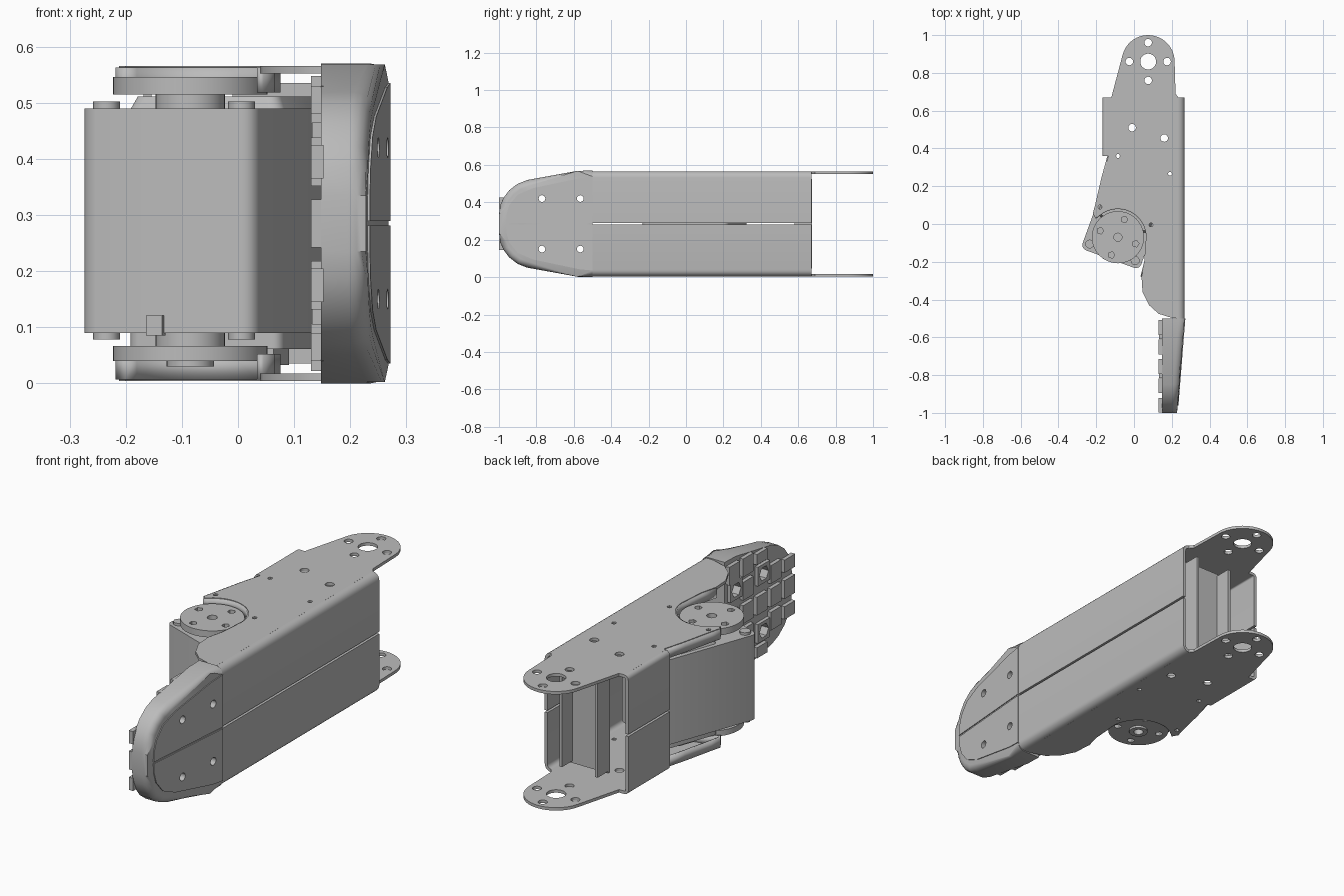
import bpy, bmesh, math
from mathutils import Vector, Matrix

cube = bpy.data.objects.get("Cube")
if cube:
    bpy.data.objects.remove(cube, do_unlink=True)

MID = 0.285          # mirror height
HALF = 0.281         # half height of the bracket
SHEET = 0.014        # sheet thickness
HORN = (-0.085, -0.07)
TILT = math.radians(-20)

grey = bpy.data.materials.new("Light grey metal")
grey.use_nodes = True
COLOUR = (0.5, 0.5, 0.5, 1)
grey.diffuse_color = COLOUR
grey.node_tree.nodes["Principled BSDF"].inputs["Base Color"].default_value = COLOUR


def finish(name, bm):
    bmesh.ops.recalc_face_normals(bm, faces=bm.faces)
    me = bpy.data.meshes.new(name)
    bm.to_mesh(me)
    bm.free()
    me.materials.append(grey)
    ob = bpy.data.objects.new(name, me)
    bpy.context.collection.objects.link(ob)
    me.shade_smooth()
    me.set_sharp_from_angle(angle=math.radians(35))
    return ob


def add_prism(bm, pts, axis, lo, hi):
    """Extrude a 2D outline along an axis (x: pts are y,z; y: x,z; z: x,y)."""
    place = {"x": lambda a, b, t: (t, a, b), "y": lambda a, b, t: (a, t, b),
             "z": lambda a, b, t: (a, b, t)}[axis]
    low = [bm.verts.new(place(a, b, lo)) for a, b in pts]
    high = [bm.verts.new(place(a, b, hi)) for a, b in pts]
    bm.faces.new(low)
    top = bm.faces.new(high)
    n = len(pts)
    for i in range(n):
        j = (i + 1) % n
        bm.faces.new((low[i], low[j], high[j], high[i]))
    return top


def prism(name, pts, axis, lo, hi):
    bm = bmesh.new()
    add_prism(bm, pts, axis, lo, hi)
    return finish(name, bm)


def arc(cx, cy, r, a0, a1, n):
    angles = [math.radians(a0 + (a1 - a0) * i / n) for i in range(n + 1)]
    return [(cx + r * math.cos(a), cy + r * math.sin(a)) for a in angles]


def circle(cx, cy, r, n=24):
    return arc(cx, cy, r, 0, 360 - 360 / n, n - 1)


def box(name, size, centre, bevel=0.0, turn=0.0, taper=1.0):
    bm = bmesh.new()
    bmesh.ops.create_cube(bm, size=1)
    for v in bm.verts:
        k = taper if v.co.z > 0 else 1
        v.co = Vector((v.co.x * size[0] * k, v.co.y * size[1] * k, v.co.z * size[2]))
    if bevel:
        edges = [e for e in bm.edges if abs(e.verts[0].co.z - e.verts[1].co.z) > 0.01]
        bmesh.ops.bevel(bm, geom=edges, offset=bevel, segments=4, profile=0.5, affect="EDGES")
    bm.transform(Matrix.Translation(centre) @ Matrix.Rotation(turn, 4, "Z"))
    return finish(name, bm)


def cut(ob, holes, axis, lo, hi):
    """Drill round holes (a, b, radius, sides) through an object."""
    bm = bmesh.new()
    for a, b, r, n in holes:
        add_prism(bm, circle(a, b, r, n), axis, lo, hi)
    tool = finish("cutter", bm)
    tool.hide_render = True
    mod = ob.modifiers.new("holes", "BOOLEAN")
    mod.operation, mod.solver, mod.object = "DIFFERENCE", "EXACT", tool
    dg = bpy.context.evaluated_depsgraph_get()
    me = bpy.data.meshes.new_from_object(ob.evaluated_get(dg))
    ob.modifiers.clear()
    ob.data = me
    me.set_sharp_from_angle(angle=math.radians(35))
    bpy.data.objects.remove(tool, do_unlink=True)


def flip(pts):
    return [(a, 2 * MID - b) for a, b in pts]


# Side plates with a round ear, servo cut-out and mounting holes
inner_edge = [(-0.135, 0.36), (-0.165, 0.25), (-0.2, 0.1), (-0.212, 0.055)]
inner_edge += arc(*HORN, 0.155, 138, -10, 18) + [(0.06, -0.2), (0.04, -0.28)]
outline = arc(0.075, 0.86, 0.14, 0, 165, 20)
outline += [(-0.12, 0.67), (-0.148, 0.67), (-0.148, 0.36)] + inner_edge
outline += [(0.045, -0.36), (0.08, -0.43), (0.13, -0.475), (0.2, -0.497), (0.235, -0.5),
            (0.235, 0.67), (0.22, 0.69)]
plate_holes = [(0.075, 0.86, 0.042, 24), (-0.01, 0.51, 0.02, 16), (0.16, 0.455, 0.02, 16)]
plate_holes += [(x, y, 0.02, 16) for x, y in circle(0.075, 0.86, 0.1, 4)]
plate_holes += [(x, y, 0.011, 6) for x, y in
                ((-0.085, 0.36), (0.19, 0.265), (-0.18, 0.09), (0.09, -0.005))]

for side, s in (("upper", 1), ("lower", -1)):
    face = MID + s * HALF
    lo, hi = sorted((face, face - s * SHEET))
    plate = prism(side + "_plate", outline, "z", lo, hi)
    cut(plate, plate_holes, "z", lo - 0.02, hi + 0.02)

    # Turned rim along the servo cut-out
    bm = bmesh.new()
    rows = [[bm.verts.new((x, y, z)) for x, y in inner_edge] for z in (face - s * 0.003, face - s * 0.048)]
    for i in range(len(inner_edge) - 1):
        bm.faces.new((rows[0][i], rows[0][i + 1], rows[1][i + 1], rows[1][i]))
    rim = finish(side + "_rim", bm)
    solid = rim.modifiers.new("thickness", "SOLIDIFY")
    solid.thickness, solid.offset = 0.012, 0

    # Folded walls: long outer wall and short inner flange
    for name, x, d, r, y0, y1 in (("wall", 0.268, 1, 0.034, -0.5, 0.67),
                                  ("flange", -0.168, -1, 0.021, 0.36, 0.67)):
        top = MID + HALF
        bend = arc(0, 0, r, 90, 0, 5)
        inside = arc(0, 0, r - SHEET, 0, 90, 5)
        prof = bend + [(r, -top + r + MID + 0.005), (r - SHEET, -top + r + MID + 0.005)] + inside
        prof = [(x - d * r + d * a, top - r + b) for a, b in prof]
        prism(side + "_" + name, prof if s > 0 else flip(prof), "y", y0, y1)

# Cross brace between the walls
box("brace_plate", (0.2, 0.014, 0.5), (0.09, 0.587, MID))
for x in (-0.003, 0.183):
    box("brace_flange", (0.014, 0.085, 0.48), (x, 0.63, MID))

# Toe pad with rounded outer edge
toe = [(-0.5, 0.285), (-0.58, 0.283), (-0.85, 0.234), (-0.9, 0.214), (-0.945, 0.18),
       (-0.975, 0.14), (-0.993, 0.1), (-1, 0.05)]
toe = [(y, MID + z) for y, z in toe]
toe += flip(toe)[::-1]
SLOPE = 0.08
bolts = [(y, MID + z, 0.018, 16) for y in (-0.77, -0.565) for z in (-0.135, 0.135)]


def slant(verts):
    for v in verts:
        v.co.x += (v.co.y + 0.5) * SLOPE


bm = bmesh.new()
outer = add_prism(bm, toe, "x", 0.148, 0.268)
slant(outer.verts)
round_edges = [e for e in outer.edges if min(v.co.y for v in e.verts) < -0.501]
bmesh.ops.bevel(bm, geom=round_edges, offset=0.032, segments=4, profile=0.5,
                affect="EDGES", clamp_overlap=True)
pad = finish("toe_pad", bm)
cut(pad, bolts, "x", 0, 0.4)
cut(pad, [(y, z, 0.034, 6) for y, z, r, n in bolts], "x", 0.1, 0.18)

# Split metal toe plates set on the pad
half = [(-0.5, 0.25), (-0.57, 0.243), (-0.82, 0.19), (-0.9, 0.155), (-0.945, 0.1),
        (-0.96, 0.05), (-0.962, 0.004), (-0.5, 0.004)]
half = [(y, MID + z) for y, z in half]
for side, pts in (("upper", half), ("lower", flip(half))):
    bm = bmesh.new()
    add_prism(bm, pts, "x", 0.262, 0.272)
    slant(bm.verts)
    toe_plate = finish(side + "_toe_plate", bm)
    cut(toe_plate, bolts, "x", 0, 0.4)

# Tread blocks on the gripping side of the pad
for i in range(5):
    y = -0.548 - 0.103 * i
    limit = (0.285, 0.27, 0.245, 0.225, 0.14)[i]
    for k in range(-2, 3):
        z = 0.11 * k
        near_bolt = any(abs(y - b[0]) < 0.06 and abs(MID + z - b[1]) < 0.06 for b in bolts)
        size = min(0.086, 2 * (limit - abs(z)))
        if size > 0.03 and not near_bolt:
            box("tread_block", (0.022, 0.078, size), (0.141, y, MID + z))
for y, z, r, n in bolts:
    frame = box("bolt_frame", (0.018, 0.09, 0.09), (0.141, y, z))
    cut(frame, [(y, z, 0.034, 6)], "x", 0.1, 0.2)


# Servo body, tilted about the upright axis
def servo(u, v, z):
    spin = Matrix.Rotation(TILT, 3, "Z")
    return Vector((*HORN, z)) + spin @ Vector((u, v, 0))


box("servo_body", (0.33, 0.49, 0.4), servo(0, 0.122, 0.29), 0.03, TILT)
box("servo_cap", (0.29, 0.26, 0.022), servo(0, 0.2, 0.5), 0.02, TILT, 0.93)
box("servo_base", (0.29, 0.26, 0.03), servo(0, 0.2, 0.076), 0.02, TILT)
box("servo_connector", (0.2, 0.08, 0.035), servo(0, 0.2, 0.05), 0, TILT)
box("servo_clip", (0.03, 0.02, 0.035), servo(-0.02, -0.125, 0.103), 0, TILT)
for u in (-0.128, 0.128):
    for z in (0.49, 0.09):
        x, y, _ = servo(u, -0.085, 0)
        prism("servo_screw", circle(x, y, 0.024, 12), "z", z - 0.012, z + 0.012)

# Horn discs with screw holes, on short bosses
horn_holes = [(*HORN, 0.022, 12)]
horn_holes += [(x, y, 0.018, 5) for x, y in arc(*HORN, 0.1, 70, 340, 3)]
for side, lo, hi, b0, b1 in (("upper", 0.515, 0.546, 0.48, 0.52), ("lower", 0.04, 0.067, 0.06, 0.1)):
    disc = prism(side + "_horn", circle(*HORN, 0.138, 48), "z", lo, hi)
    cut(disc, horn_holes, "z", lo - 0.01, hi + 0.01)
    prism(side + "_horn_boss", circle(*HORN, 0.062, 32), "z", b0, b1)
hub = prism("lower_hub", circle(*HORN, 0.042, 24), "z", 0.03, 0.045)
cut(hub, [(*HORN, 0.022, 12)], "z", 0.0, 0.06)
